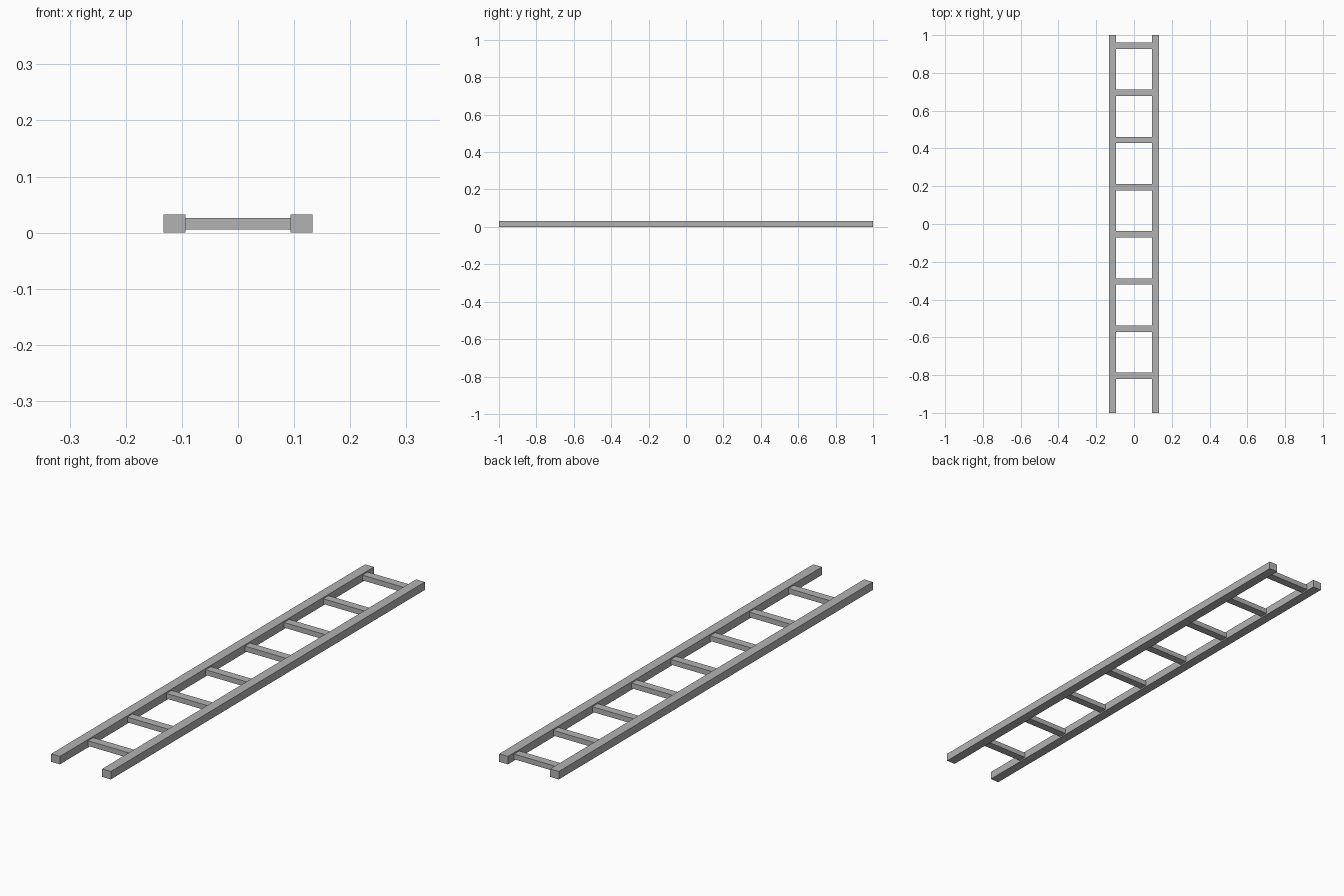
import bpy

default_cube = bpy.data.objects.get("Cube")
if default_cube:
    bpy.data.objects.remove(default_cube, do_unlink=True)

# Plain grey material
grey = bpy.data.materials.new("grey")
grey.use_nodes = True
color = (0.45, 0.45, 0.45, 1)
grey.diffuse_color = color
grey.node_tree.nodes["Principled BSDF"].inputs["Base Color"].default_value = color


def box(name, center, size):
    bpy.ops.mesh.primitive_cube_add(size=1, location=center)
    obj = bpy.context.object
    obj.name = name
    obj.scale = size
    bpy.ops.object.transform_apply(location=False, rotation=False, scale=True)
    obj.data.materials.append(grey)
    return obj


RAIL_X, RAIL_WIDTH, RAIL_HEIGHT = 0.1135, 0.039, 0.032
RUNG_COUNT, RUNG_SPACING, LAST_RUNG_Y = 8, 0.2497, 0.944

# Side rails
for side, sign in (("left", 1), ("right", -1)):
    box(f"{side}_rail", (sign * RAIL_X, 0, RAIL_HEIGHT / 2), (RAIL_WIDTH, 2, RAIL_HEIGHT))

# Rungs, butted against the inner faces of the rails
rung_length = 2 * RAIL_X - RAIL_WIDTH
for i in range(RUNG_COUNT):
    y = LAST_RUNG_Y - i * RUNG_SPACING
    box(f"rung_{i + 1}", (0, y, RAIL_HEIGHT / 2), (rung_length, 0.033, 0.021))
